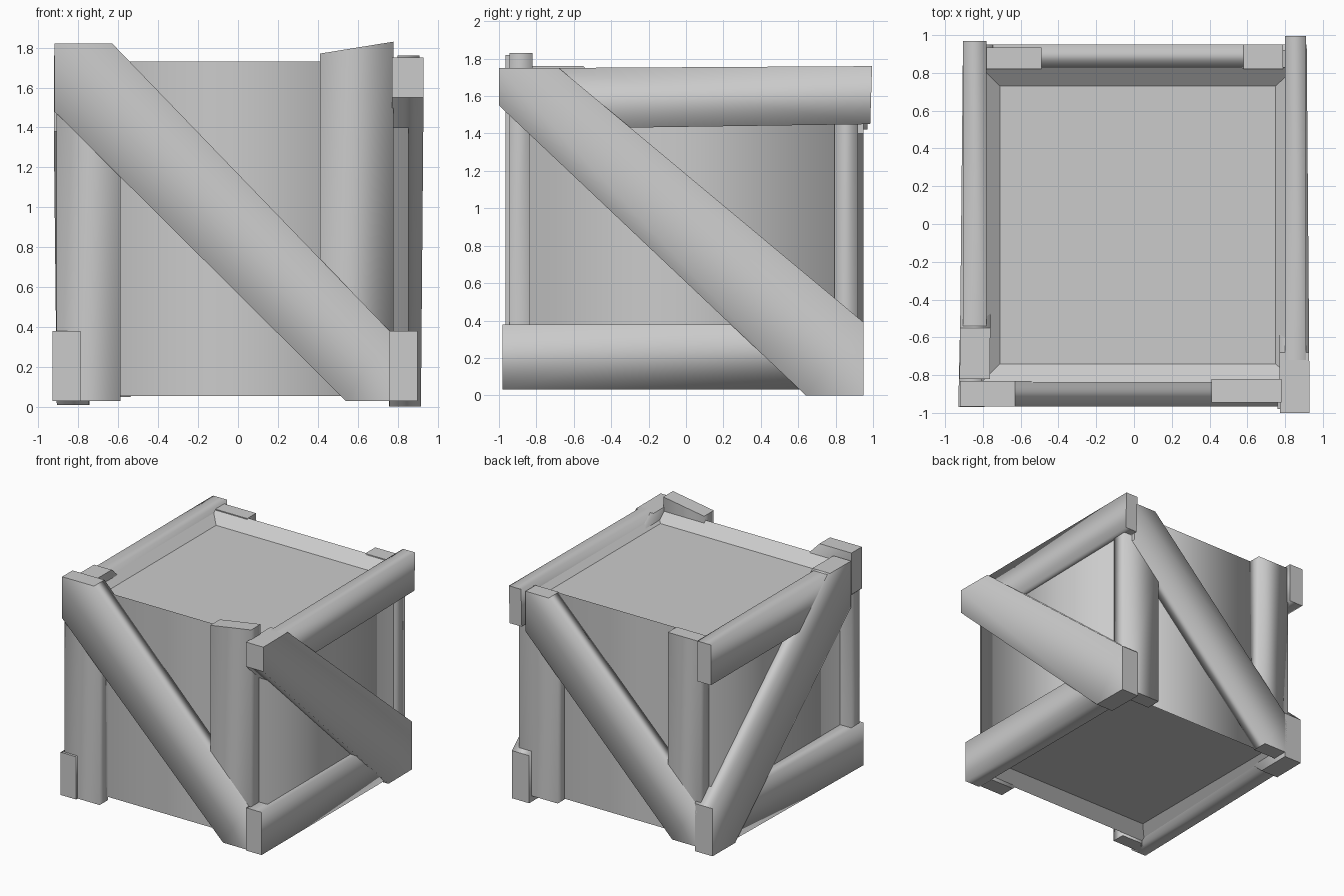
import bpy, bmesh
from mathutils import Vector

if "Cube" in bpy.data.objects:
    bpy.data.objects.remove(bpy.data.objects["Cube"])

grey = bpy.data.materials.new("grey_wood")
grey.diffuse_color = (0.6, 0.6, 0.6, 1)
grey.use_nodes = True
grey.node_tree.nodes["Principled BSDF"].inputs["Base Color"].default_value = grey.diffuse_color


def finish(bm, name):
    bmesh.ops.recalc_face_normals(bm, faces=bm.faces)
    me = bpy.data.meshes.new(name)
    bm.to_mesh(me)
    bm.free()
    me.materials.append(grey)
    ob = bpy.data.objects.new(name, me)
    bpy.context.collection.objects.link(ob)
    return ob


def plank(name, axis, a, b, outline, skew=0.0):
    """Extrude a (u, z) outline between a and b; long sides soft, cut ends flat."""
    def co(t, u, z):
        t += skew * u
        return (t, u, z) if axis == 'x' else (u, t, z)
    bm = bmesh.new()
    near = [bm.verts.new(co(a, u, z)) for u, z in outline]
    far = [bm.verts.new(co(b, u, z)) for u, z in outline]
    bm.faces.new(near).smooth = True
    bm.faces.new(far).smooth = True
    n = len(outline)
    for i in range(n):
        j = (i + 1) % n
        f = bm.faces.new((near[i], near[j], far[j], far[i]))
        f.smooth = (Vector(outline[i]) - Vector(outline[j])).length > 0.7
    finish(bm, name)


# Inner crate box with bevelled recesses in the top and bottom
bm = bmesh.new()
rings = []
for x0, x1, y0, y1, z in ((-.71, .75, -.74, .73, .135), (-.81, .855, -.84, .83, .055),
                          (-.81, .855, -.84, .83, 1.73), (-.71, .75, -.74, .73, 1.65)):
    rings.append([bm.verts.new(p) for p in
                  ((x0, y0, z), (x1, y0, z), (x1, y1, z), (x0, y1, z))])
for r, (lo, hi) in enumerate(zip(rings, rings[1:])):
    for i in range(4):
        j = (i + 1) % 4
        # walls are soft around the corners, recess slopes stay crisp
        bm.faces.new((lo[i], lo[j], hi[j], hi[i])).smooth = (r == 1)
bm.faces.new(rings[0][::-1])
bm.faces.new(rings[-1])
finish(bm, "crate_box")

# Front planks
plank("front_diagonal", 'y', -.965, -.83,
      [(-.92, 1.48), (-.92, 1.82), (-.63, 1.82), (.76, .38), (.76, .03), (.54, .03)])
plank("front_left_post", 'y', -.95, -.84, [(-.91, .03), (-.59, .03), (-.59, 1.35), (-.91, 1.6)])
plank("front_right_post", 'y', -.945, -.82, [(.41, .6), (.78, .25), (.78, 1.83), (.41, 1.77)])

# Back planks
plank("back_diagonal", 'y', .82, .95,
      [(.79, 1.4), (.79, 1.73), (.58, 1.73), (-.76, .38), (-.76, .05), (-.54, .05)])
plank("back_left_post", 'y', .82, .935, [(-.79, .3), (-.49, .55), (-.49, 1.73), (-.79, 1.73)])
plank("back_right_post", 'y', .795, .92,
      [(.52, .05), (.87, .05), (.87, 1.47), (.78, 1.5), (.52, 1.25)])

# Right side planks
plank("right_diagonal", 'x', .765, .922,
      [(-1, 1.55), (-1, 1.75), (-.68, 1.75), (.95, .39), (.95, 0), (.64, 0)], skew=-.008)
plank("right_top_beam", 'x', .80, .91, [(-.72, 1.75), (-.4, 1.43), (.985, 1.45), (.995, 1.76)])
plank("right_bottom_beam", 'x', .76, .90, [(-.98, .03), (-.98, .38), (.35, .38), (.7, .03)])

# Left side planks
plank("left_diagonal", 'x', -.915, -.755,
      [(-.82, 1.38), (-.82, 1.76), (-.55, 1.76), (.95, .4), (.95, .01), (.66, .01)], skew=.01)
plank("left_top_beam", 'x', -.905, -.78, [(-.6, 1.75), (-.3, 1.42), (.97, 1.42), (.97, 1.75)])
plank("left_bottom_beam", 'x', -.909, -.769, [(-.97, .03), (-.97, .38), (.35, .38), (.66, .03)],
      skew=.022)
